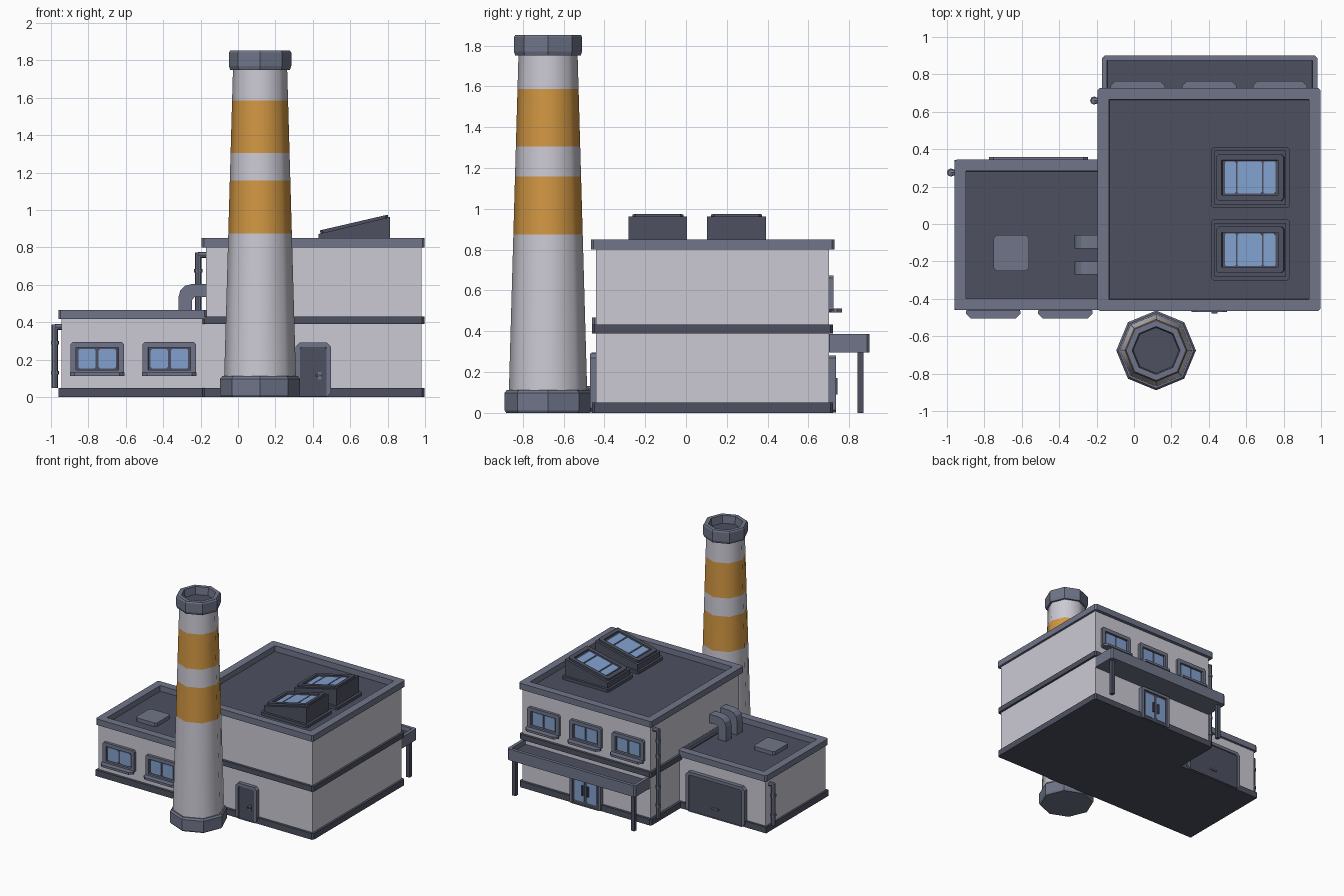
import bpy, bmesh, math
from mathutils import Matrix, Vector

if "Cube" in bpy.data.objects:
    bpy.data.objects.remove(bpy.data.objects["Cube"])

I = Matrix.Identity(4)


def material(name, rgb):
    m = bpy.data.materials.new(name)
    m.diffuse_color = (*rgb, 1)
    m.use_nodes = True
    m.node_tree.nodes["Principled BSDF"].inputs["Base Color"].default_value = m.diffuse_color
    return m


WALL = material("wall light grey", (0.60, 0.59, 0.66))
TRIM = material("trim slate", (0.16, 0.178, 0.25))
DARK = material("dark slate", (0.074, 0.081, 0.118))
ORANGE = material("orange stripe", (0.645, 0.31, 0.056))
GLASS = material("window blue", (0.223, 0.352, 0.61))


def finish(name, bm, mats, M=I, smooth=False):
    bmesh.ops.recalc_face_normals(bm, faces=bm.faces)
    bm.transform(M)
    me = bpy.data.meshes.new(name)
    for f in bm.faces:
        f.smooth = smooth
    bm.to_mesh(me)
    bm.free()
    for m in mats:
        me.materials.append(m)
    ob = bpy.data.objects.new(name, me)
    bpy.context.collection.objects.link(ob)
    return ob


def block(x0, x1, y0, y1, z0, z1, chamfer=0):
    bm = bmesh.new()
    S = Matrix.Diagonal((x1 - x0, y1 - y0, z1 - z0, 1))
    T = Matrix.Translation(((x0 + x1) / 2, (y0 + y1) / 2, (z0 + z1) / 2))
    bmesh.ops.create_cube(bm, size=1, matrix=T @ S)
    if chamfer:
        edges = [e for e in bm.edges if abs(e.verts[0].co.z - e.verts[1].co.z) > 1e-5]
        bmesh.ops.bevel(bm, geom=edges, offset=chamfer, segments=1, affect='EDGES')
    return bm


def box(name, x0, x1, y0, y1, z0, z1, mat, chamfer=0, M=I):
    return finish(name, block(x0, x1, y0, y1, z0, z1, chamfer), [mat], M)


def tray(name, x0, x1, y0, y1, z0, z1, rim, depth, mats=(TRIM, DARK), chamfer=0.012, open_side="", M=I):
    """Block with a sunken top; open_side removes the rim on one side."""
    bm = block(x0, x1, y0, y1, z0, z1, chamfer)
    bm.normal_update()
    top = max(bm.faces, key=lambda f: f.calc_center_median().z)
    bmesh.ops.inset_region(bm, faces=[top], thickness=rim, use_even_offset=True)
    for v in top.verts:
        if open_side == "x+" and v.co.x > (x0 + x1) / 2:
            v.co.x = x1 - 0.003
        if open_side == "y-" and v.co.y < (y0 + y1) / 2:
            v.co.y = y0 + 0.003
    bmesh.ops.inset_region(bm, faces=[top], thickness=0.001, use_even_offset=True)
    for v in top.verts:
        v.co.z -= depth
    top.material_index = 1
    return finish(name, bm, mats, M)


def prism(name, profile, y0, y1, mat):
    """XZ outline pushed along y."""
    bm = bmesh.new()
    f = bm.faces.new([bm.verts.new((x, y0, z)) for x, z in profile])
    r = bmesh.ops.extrude_face_region(bm, geom=[f])
    for v in r["geom"]:
        if isinstance(v, bmesh.types.BMVert):
            v.co.y = y1
    return finish(name, bm, [mat])


def cyl(name, a, b, r, mat, sides=8):
    a, b = Vector(a), Vector(b)
    bm = bmesh.new()
    bmesh.ops.create_cone(bm, cap_ends=True, segments=sides, radius1=r, radius2=r, depth=(b - a).length)
    q = (b - a).to_track_quat('Z', 'Y').to_matrix().to_4x4()
    return finish(name, bm, [mat], Matrix.Translation((a + b) / 2) @ q)


def lathe(name, profile, mats, rule, centre, smooth=False, sides=8):
    bm = bmesh.new()
    rings = [[bm.verts.new((r * math.cos(math.tau * i / sides), r * math.sin(math.tau * i / sides), z))
              for i in range(sides)] for r, z in profile]
    for lo, hi in zip(rings, rings[1:]):
        for i in range(sides):
            j = (i + 1) % sides
            f = bm.faces.new((lo[i], lo[j], hi[j], hi[i]))
            f.material_index = rule(f.calc_center_median().z)
    if not smooth:
        bm.faces.new(rings[0])
        f = bm.faces.new(rings[-1])
        f.material_index = len(mats) - 1
    return finish(name, bm, mats, Matrix.Translation(centre), smooth)


def on_wall(x, y, z, back):
    """Local x across, y up, z out of the wall."""
    turn = Matrix.Rotation(math.pi if back else 0, 4, 'Z')
    return Matrix.Translation((x, y, z)) @ turn @ Matrix.Rotation(math.pi / 2, 4, 'X')


# Main building
box("main_walls", -0.17, 0.98, -0.44, 0.70, 0.02, 0.802, WALL)
box("main_base", -0.19, 0.997, -0.46, 0.72, 0, 0.05, DARK, 0.012)
box("main_band", -0.19, 0.997, -0.46, 0.72, 0.39, 0.432, DARK, 0.012)
tray("main_roof", -0.195, 0.998, -0.465, 0.727, 0.80, 0.85, 0.062, 0.046)

# Side annex
box("annex_walls", -0.945, -0.17, -0.44, 0.325, 0.02, 0.421, WALL)
box("annex_base", -0.96, -0.19, -0.46, 0.342, 0, 0.05, DARK)
tray("annex_roof", -0.96, -0.168, -0.461, 0.345, 0.418, 0.467, 0.062, 0.045, open_side="x+")
box("roof_hatch", -0.75, -0.562, -0.25, -0.06, 0.41, 0.452, TRIM, 0.015)


# Windows: frame, dark sash, two panes, sill
def window(name, x, y, z, h, back):
    M = on_wall(x, y, z, back)
    tray(name + "_frame", -0.143, 0.143, 0, h, -0.01, 0.022, 0.03, 0.016, M=M)
    for i, s in enumerate((-1, 1)):
        a, b = sorted((s * 0.008, s * 0.1))
        box(f"{name}_pane_{i}", a, b, 0.038, h - 0.038, 0, 0.011, GLASS, 0.008, M)
    a, b = (y, y + 0.065) if back else (y - 0.065, y)
    box(name + "_sill", x - 0.145, x + 0.145, a, b, z - 0.002, z + 0.016, TRIM, 0.025)


for i, x in enumerate((-0.753, -0.367)):
    window(f"front_window_{i}", x, -0.44, 0.115, 0.18, False)
for i, x in enumerate((0.02, 0.402, 0.78)):
    window(f"back_window_{i}", x, 0.70, 0.495, 0.178, True)

# Doors
M = on_wall(0.402, -0.44, 0, False)
tray("front_door", -0.095, 0.095, 0.002, 0.292, 0, 0.03, 0.024, 0.008, chamfer=0.022, open_side="y-", M=M)
box("front_door_handle", 0.025, 0.045, 0.095, 0.135, 0.02, 0.03, TRIM, M=M)
box("front_door_lever", 0.012, 0.045, 0.11, 0.12, 0.028, 0.038, DARK, M=M)
M = on_wall(-0.51, 0.325, 0, True)
tray("loading_door", -0.265, 0.265, 0.002, 0.325, 0, 0.032, 0.026, 0.009, chamfer=0.025, open_side="y-", M=M)
box("loading_door_handle", -0.03, 0.03, 0.075, 0.088, 0.02, 0.033, TRIM, M=M)
M = on_wall(0.395, 0.70, 0, True)
tray("entrance_frame", -0.14, 0.14, 0.002, 0.28, 0, 0.034, 0.024, 0.011, open_side="y-", M=M)
for i, s in enumerate((-1, 1)):
    a, b = sorted((s * 0.014, s * 0.1))
    box(f"entrance_glass_{i}", a, b, 0.035, 0.238, 0.02, 0.028, GLASS, 0.01, M)
    a, b = sorted((s * 0.016, s * 0.03))
    box(f"entrance_handle_{i}", a, b, 0.09, 0.17, 0.025, 0.042, DARK, 0, M)

# Back canopy and posts
tray("canopy", -0.17, 0.98, 0.69, 0.90, 0.295, 0.386, 0.026, 0.035, open_side="y-")
for i, x in enumerate((-0.13, 0.94)):
    box(f"canopy_post_{i}", x - 0.015, x + 0.015, 0.84, 0.87, 0, 0.30, DARK)

# Skylights: curb, wedge, sloped glazed frame
slope = math.atan2(0.088, 0.38)
for i, y in enumerate((-0.138, 0.248)):
    box(f"skylight_curb_{i}", 0.412, 0.833, y - 0.163, y + 0.163, 0.79, 0.828, DARK, 0.012)
    prism(f"skylight_body_{i}", [(0.43, 0.82), (0.812, 0.82), (0.812, 0.963), (0.43, 0.872)],
          y - 0.144, y + 0.144, DARK)
    M = Matrix.Translation((0.43, y, 0.872)) @ Matrix.Rotation(-slope, 4, 'Y')
    tray(f"skylight_frame_{i}", 0.012, 0.384, -0.125, 0.125, -0.01, 0.017, 0.032, 0.014, (DARK, DARK), 0.015, M=M)
    for k, (a, b) in enumerate(((0.06, 0.12), (0.13, 0.262), (0.272, 0.336))):
        box(f"skylight_pane_{i}_{k}", a, b, -0.086, 0.086, 0, 0.009, GLASS, 0.006, M)

# Roof ducts bending into the main wall
elbow = [(-0.318, 0.40), (-0.318, 0.535), (-0.308, 0.572), (-0.283, 0.596), (-0.245, 0.605), (-0.16, 0.605),
         (-0.16, 0.535), (-0.232, 0.535), (-0.245, 0.52), (-0.245, 0.40)]
for i, y in enumerate((-0.235, -0.095)):
    prism(f"roof_duct_{i}", elbow, y - 0.035, y + 0.035, TRIM)

# Drain pipes with clamps
for n, x, y, top, clamps in (("annex", -0.979, 0.275, 0.375, (0.13, 0.29)),
                             ("main", -0.213, 0.66, 0.76, (0.15, 0.3, 0.55, 0.675))):
    cyl(n + "_drain_pipe", (x, y, 0.05), (x, y, top + 0.012), 0.017, TRIM)
    cyl(n + "_drain_elbow", (x, y, top), (x + 0.05, y, top), 0.017, TRIM)
    for k, z in enumerate(clamps):
        cyl(f"{n}_drain_clamp_{k}", (x, y, z - 0.01), (x, y, z + 0.01), 0.022, TRIM)

# Chimney: plinth, striped tapered shaft, hollow cap
C = (0.118, -0.676, 0)
lathe("chimney_plinth", [(0.205, 0), (0.213, 0.012), (0.213, 0.098), (0.202, 0.112)], [TRIM], lambda z: 0, C)
shaft = [(0.192 - 0.047 * (z - 0.1) / 1.65, z) for z in (0.1, 0.875, 1.158, 1.305, 1.587, 1.76)]
lathe("chimney_shaft", shaft, [WALL, ORANGE],
      lambda z: int(0.875 < z < 1.158 or 1.305 < z < 1.587), C, True)
lathe("chimney_cap", [(0.14, 1.75), (0.16, 1.75), (0.167, 1.77), (0.167, 1.842), (0.16, 1.852),
                      (0.128, 1.852), (0.122, 1.79)], [TRIM, DARK], lambda z: 0, C)
